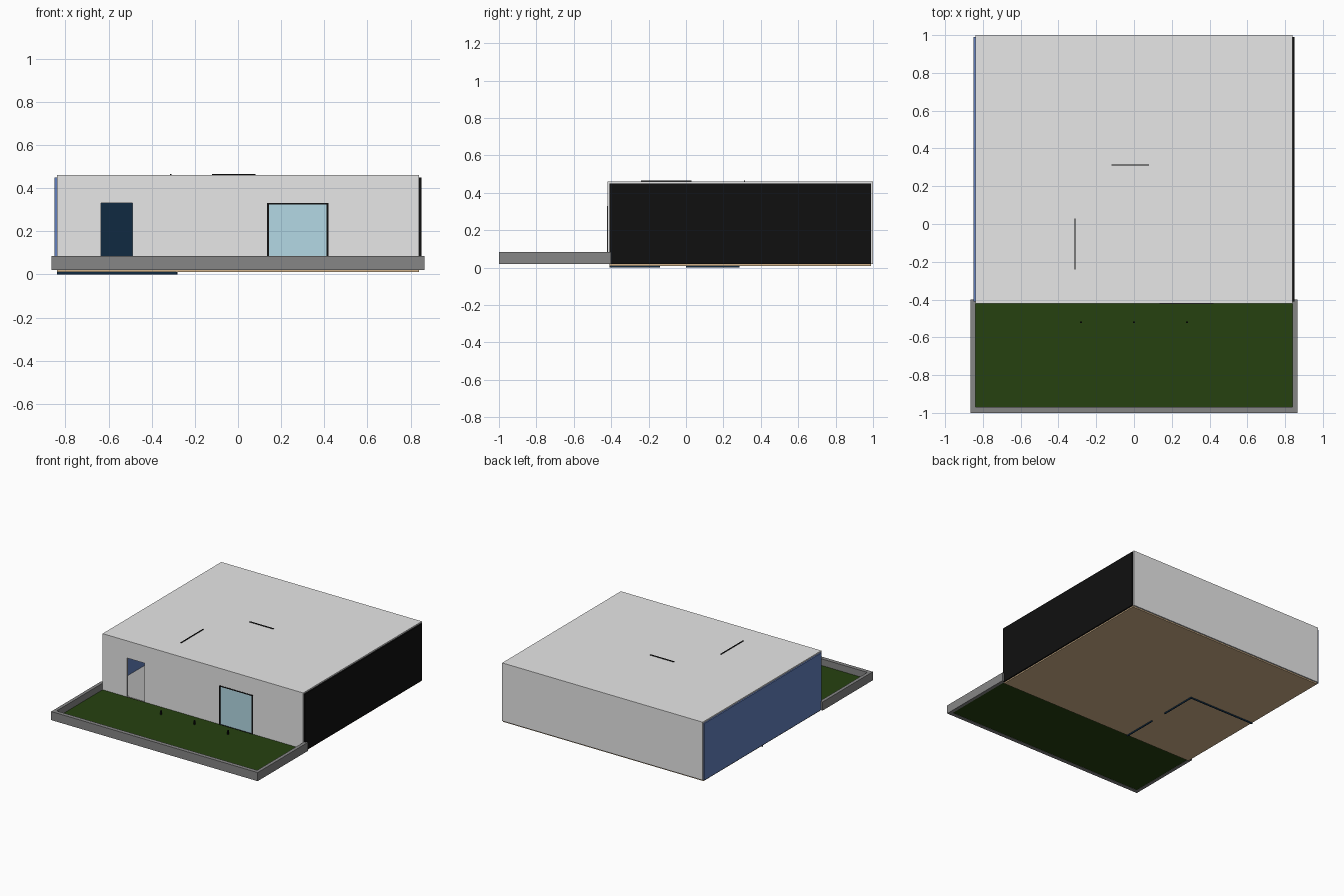
import bpy

if "Cube" in bpy.data.objects:
    bpy.data.objects.remove(bpy.data.objects["Cube"])


def material(name, r, g, b):
    m = bpy.data.materials.new(name)
    m.diffuse_color = (r, g, b, 1)
    m.use_nodes = True
    m.node_tree.nodes["Principled BSDF"].inputs["Base Color"].default_value = m.diffuse_color
    return m


white = material("white plaster", 0.80, 0.80, 0.80)
black = material("black cladding", 0.005, 0.005, 0.005)
blue = material("blue wall paint", 0.127, 0.216, 0.514)
navy = material("navy wall paint", 0.005, 0.023, 0.053)
glass_blue = material("pale blue glass", 0.456, 0.694, 0.783)
green = material("grass green", 0.019, 0.053, 0.005)
stone = material("grey stone", 0.238, 0.238, 0.238)
tan = material("tan floor base", 0.645, 0.456, 0.262)
tile = material("light grey tile", 0.44, 0.44, 0.44)


def box(name, mat, x, y, z):
    """Box from (min, max) pairs on each axis."""
    verts = [(a, b, c) for a in x for b in y for c in z]
    faces = [(0, 1, 3, 2), (4, 6, 7, 5), (0, 4, 5, 1),
             (2, 3, 7, 6), (0, 2, 6, 4), (1, 5, 7, 3)]
    mesh = bpy.data.meshes.new(name)
    mesh.from_pydata(verts, [], faces)
    mesh.materials.append(mat)
    ob = bpy.data.objects.new(name, mesh)
    bpy.context.collection.objects.link(ob)
    return ob


# House shell dimensions
W = 0.84
FRONT, BACK = -0.42, 1.0
LOW, HIGH = 0.02, 0.45
SILL, HEAD = 0.03, 0.33

# Floor base and tiled inside floor
box("floor_base", tan, (-W, W), (-0.41, 0.99), (0.01, 0.027))
box("inside_floor", tile, (-0.835, 0.835), (-0.405, 0.985), (0.027, 0.031))

# Roof, back wall and coloured side walls
box("roof", white, (-W, W), (FRONT, BACK), (HIGH, 0.46))
box("back_wall", white, (-W, W), (0.99, BACK), (LOW, HIGH))
box("right_wall", black, (W - 0.003, 0.85), (-0.41, 0.99), (LOW, HIGH))
box("left_wall", blue, (-0.85, -W + 0.003), (-0.41, 0.99), (LOW, HIGH))

# Front wall: piers beside the door and window, with a lintel over all
DOOR, WINDOW = (-0.635, -0.49), (0.135, 0.42)
front_y = (FRONT, -0.408)
for i, span in enumerate([(-W, DOOR[0]), (DOOR[1], WINDOW[0]), (WINDOW[1], W)]):
    box(f"front_pier_{i}", white, span, front_y, (LOW, HEAD))
box("front_lintel", white, (-W, W), front_y, (HEAD, HIGH))

# Window glass and slim frame
box("window_glass", glass_blue, WINDOW, (-0.418, -0.412), (SILL, HEAD))
frame_y = (-0.423, -0.41)
for side, x0 in (("left", WINDOW[0]), ("right", WINDOW[1] - 0.009)):
    box(f"window_frame_{side}", black, (x0, x0 + 0.009), frame_y, (SILL, HEAD))
for side, z0 in (("top", HEAD - 0.007), ("bottom", SILL)):
    box(f"window_frame_{side}", black, WINDOW, frame_y, (z0, z0 + 0.007))

# Inside room partitions, just showing under the floor
box("room_back_partition", navy, (-W, -0.28), (0.28, 0.286), (0.0, HIGH))
for i, span in enumerate([(-0.408, -0.14), (0.0, 0.28)]):
    box(f"room_side_partition_{i}", navy, (-0.286, -0.28), span, (0.0, HIGH))

# Thin partitions whose tops break through the roof
box("upper_partition_along", black, (-0.315, -0.309), (-0.24, 0.03), (0.05, 0.465))
box("upper_partition_across", black, (-0.12, 0.08), (0.31, 0.316), (0.05, 0.465))

# Yard lawn, low stone wall around it, and three little pegs
box("lawn", green, (-W, W), (-0.97, FRONT), (0.022, 0.035))
for side, x in (("left", (-0.865, -W)), ("right", (W, 0.865))):
    box(f"yard_wall_{side}", stone, x, (-1.0, -0.40), (LOW, 0.085))
box("yard_wall_front", stone, (-W, W), (-1.0, -0.97), (LOW, 0.085))
for i in (-1, 0, 1):
    x = 0.28 * i
    box(f"garden_peg_{i + 1}", black, (x - 0.005, x + 0.005),
        (-0.525, -0.515), (0.03, 0.065))
